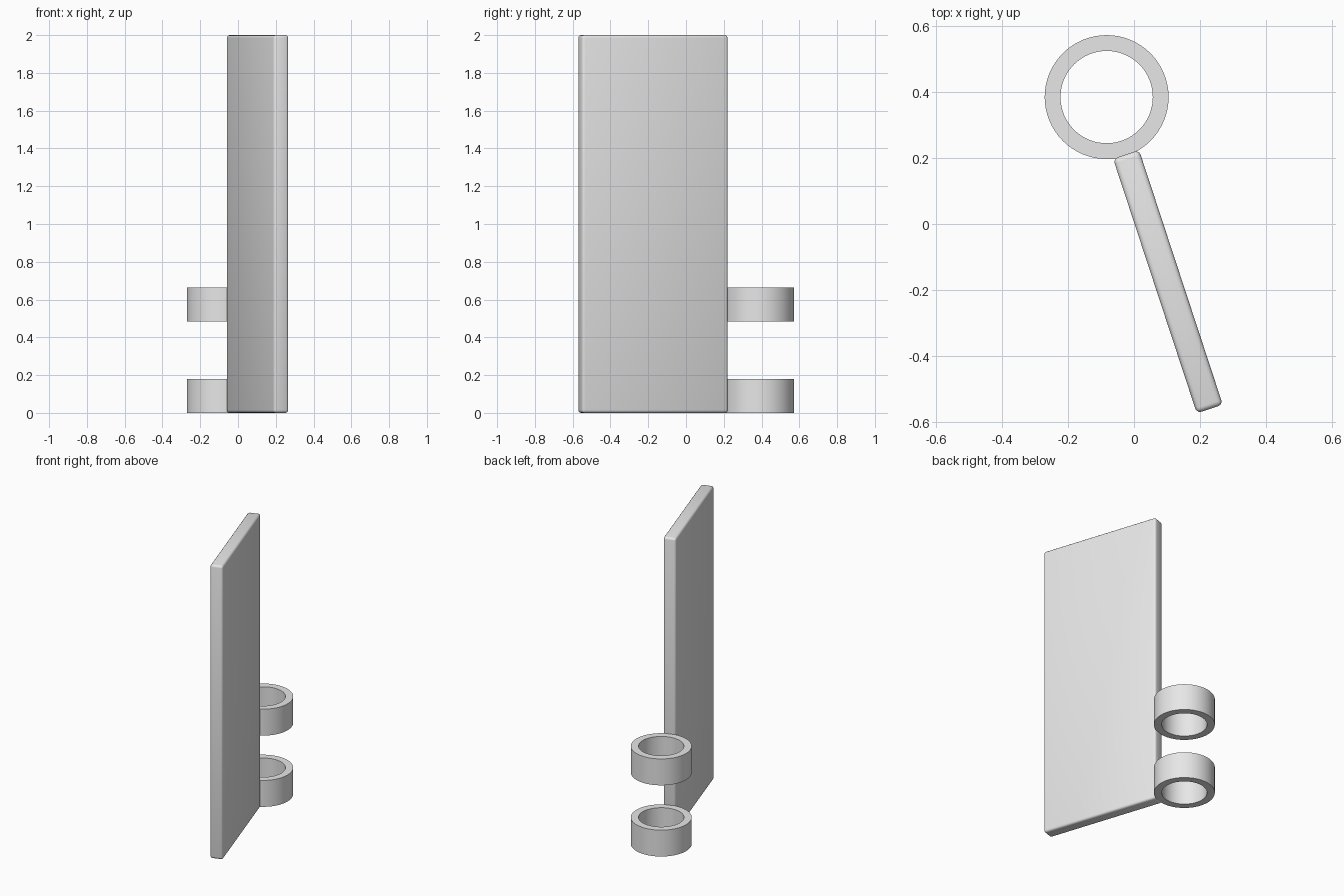
import bpy, bmesh, math

cube = bpy.data.objects.get("Cube")
if cube:
    bpy.data.objects.remove(cube, do_unlink=True)

GREY = (0.8, 0.8, 0.8, 1)
grey = bpy.data.materials.new("light grey")
grey.use_nodes = True
grey.diffuse_color = GREY
grey.node_tree.nodes["Principled BSDF"].inputs["Base Color"].default_value = GREY


def add_object(name, bm):
    """Turn a bmesh into a smooth-shaded object with sharp edges kept."""
    bmesh.ops.recalc_face_normals(bm, faces=bm.faces)
    mesh = bpy.data.meshes.new(name)
    bm.to_mesh(mesh)
    bm.free()
    mesh.materials.append(grey)
    obj = bpy.data.objects.new(name, mesh)
    bpy.context.collection.objects.link(obj)
    bpy.ops.object.select_all(action="DESELECT")
    obj.select_set(True)
    bpy.context.view_layer.objects.active = obj
    bpy.ops.object.shade_smooth_by_angle(angle=math.radians(35))
    return obj


def add_ring(name, bottom, height=0.18, outer=0.188, inner=0.14):
    """Spin a rectangular section into a short open tube."""
    bm = bmesh.new()
    section = [(inner, 0), (outer, 0), (outer, height), (inner, height)]
    verts = [bm.verts.new((r, 0, z)) for r, z in section]
    edges = [bm.edges.new((verts[i - 1], verts[i])) for i in range(4)]
    bmesh.ops.spin(bm, geom=verts + edges, cent=(0, 0, 0), axis=(0, 0, 1),
                   angle=math.tau, steps=64, use_duplicate=False)
    bmesh.ops.remove_doubles(bm, verts=bm.verts, dist=0.0001)
    add_object(name, bm).location = (-0.083, 0.385, bottom)


# Tall flat panel, turned about the vertical, with rounded edges
bm = bmesh.new()
bmesh.ops.create_cube(bm, size=1)
bmesh.ops.scale(bm, vec=(0.083, 0.813, 2), verts=bm.verts)
bmesh.ops.bevel(bm, geom=bm.edges[:], offset=0.015, segments=3,
                profile=0.5, affect="EDGES")
panel = add_object("panel", bm)
panel.location = (0.103, -0.175, 1)
panel.rotation_euler.z = math.radians(18.2)

# Two mounting rings behind the panel
add_ring("lower_ring", 0)
add_ring("upper_ring", 0.485)
